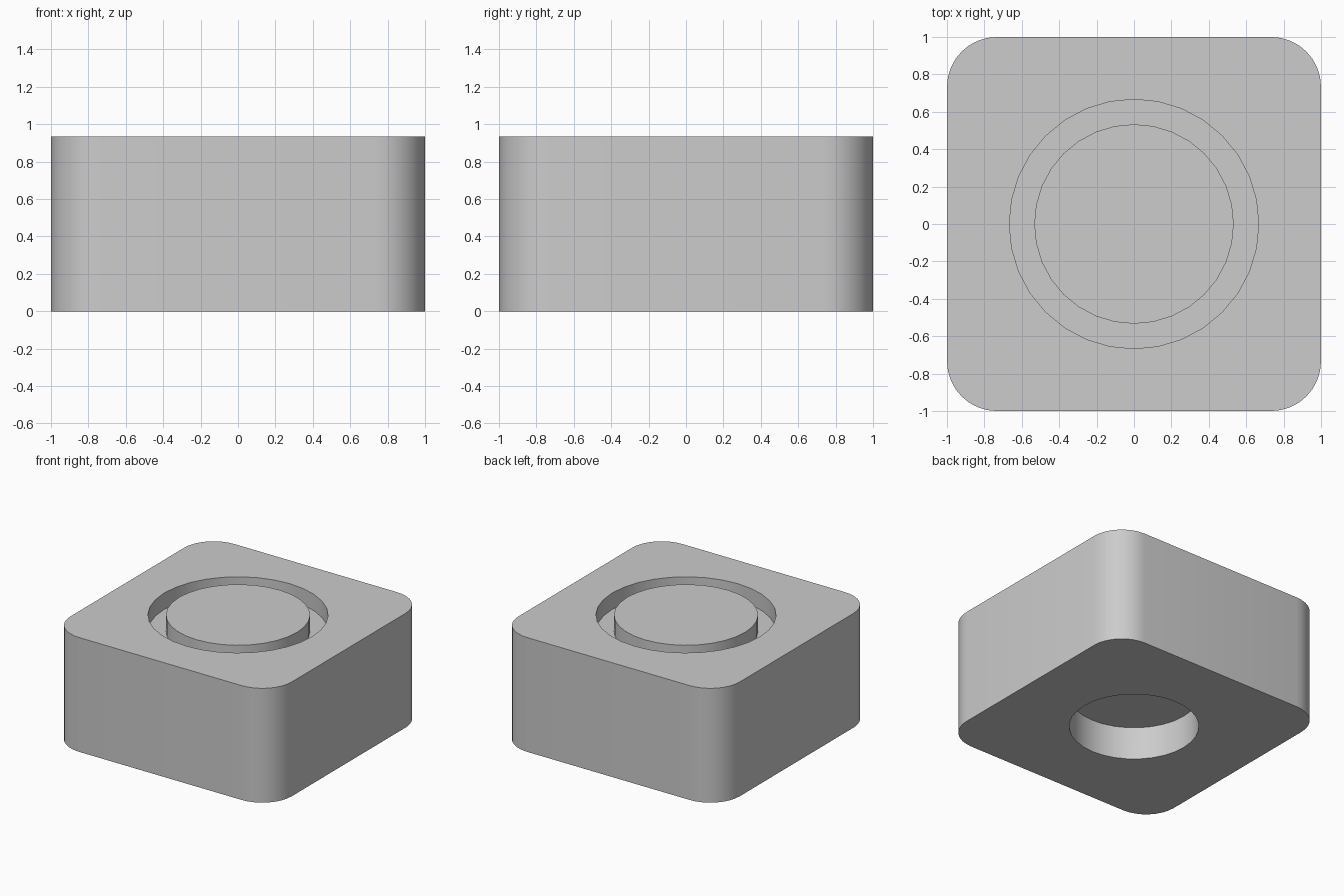
import bpy
import bmesh
import math

cube = bpy.data.objects.get("Cube")
if cube:
    bpy.data.objects.remove(cube, do_unlink=True)

U = 1 / 15                # design unit
HEIGHT = 14 * U
GROOVE = 2 * U            # depth of the ring groove
RECESS = 4 * U            # depth of the hole underneath
OVER = 0.1                # how far cutters stick out
SIDES = 32

grey = bpy.data.materials.new("light_grey")
grey.use_nodes = True
colour = (0.604, 0.604, 0.604, 1)
grey.diffuse_color = colour
grey.node_tree.nodes["Principled BSDF"].inputs["Base Color"].default_value = colour


def cylinder(name, radius, z0, z1):
    bpy.ops.mesh.primitive_cylinder_add(
        vertices=SIDES, radius=radius, depth=z1 - z0, location=(0, 0, (z0 + z1) / 2))
    obj = bpy.context.object
    obj.name = name
    obj.hide_render = True
    return obj


def subtract(target, cutter):
    mod = target.modifiers.new("cut", 'BOOLEAN')
    mod.operation = 'DIFFERENCE'
    mod.solver = 'EXACT'
    mod.object = cutter
    bpy.context.view_layer.objects.active = target
    bpy.ops.object.modifier_apply(modifier=mod.name)
    bpy.data.objects.remove(cutter, do_unlink=True)


# Block with rounded upright edges
bm = bmesh.new()
bmesh.ops.create_cube(bm, size=2)
for v in bm.verts:
    v.co.z = HEIGHT if v.co.z > 0 else 0
upright = [e for e in bm.edges if abs(e.verts[0].co.z - e.verts[1].co.z) > 0.5]
bmesh.ops.bevel(bm, geom=upright, offset=4 * U, segments=SIDES // 4,
                profile=0.5, affect='EDGES')
mesh = bpy.data.meshes.new("block")
bm.to_mesh(mesh)
bm.free()
block = bpy.data.objects.new("block", mesh)
bpy.context.collection.objects.link(block)

# Ring groove in the top, leaving a flush round boss
floor, above = HEIGHT - GROOVE, HEIGHT + OVER
ring = cylinder("groove_cutter", 10 * U, floor, above)
subtract(ring, cylinder("boss_cutter", 8 * U, floor - OVER, above + OVER))
subtract(block, ring)

# Round blind hole underneath
subtract(block, cylinder("recess_cutter", 7.2 * U, -OVER, RECESS))

# Colour and shading
block.data.materials.clear()
block.data.materials.append(grey)
for p in block.data.polygons:
    p.material_index = 0
bpy.ops.object.select_all(action='DESELECT')
block.select_set(True)
bpy.context.view_layer.objects.active = block
bpy.ops.object.shade_smooth_by_angle(angle=math.radians(30))
